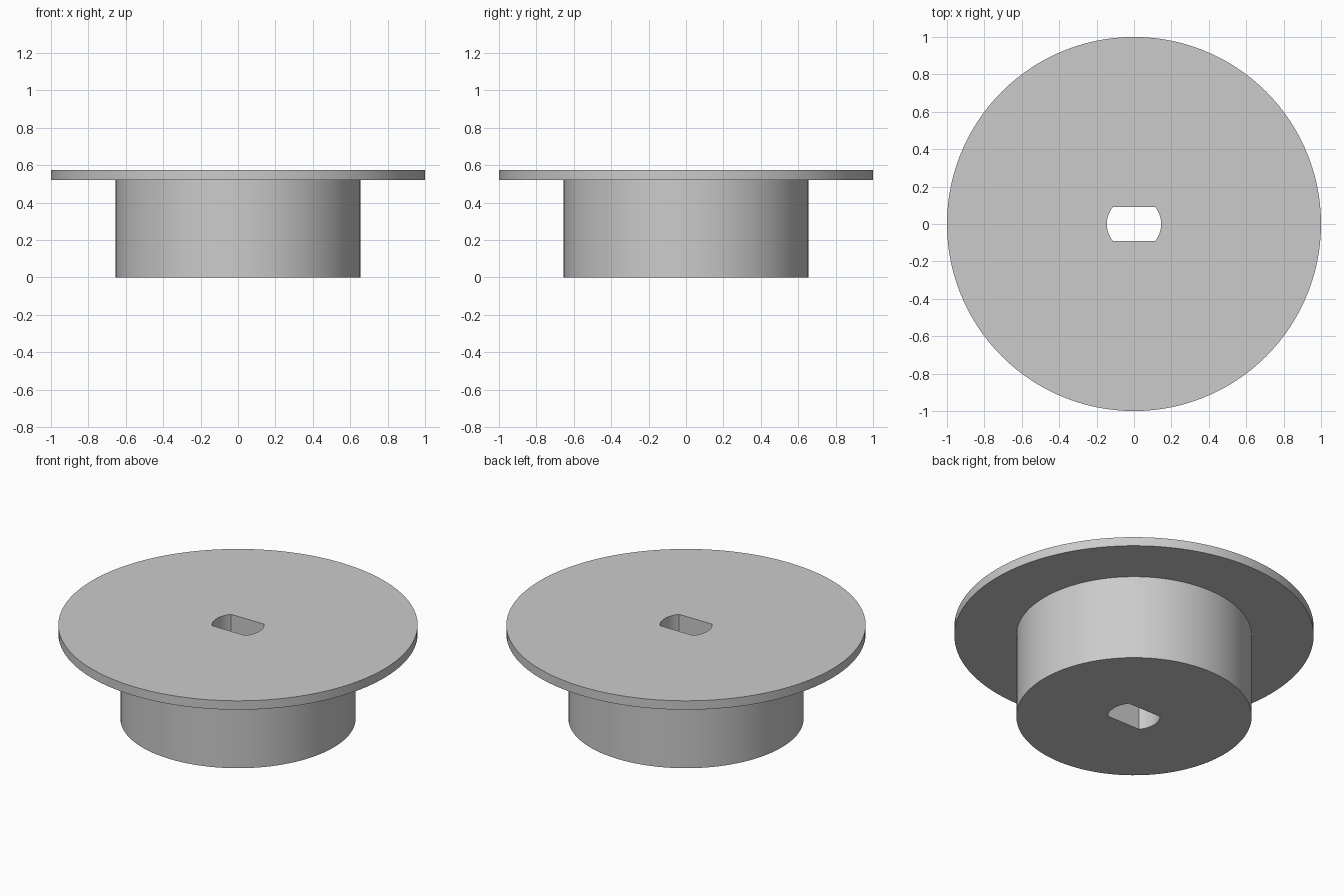
import bpy
import bmesh
from math import sin, cos, radians

cube = bpy.data.objects.get("Cube")
if cube:
    bpy.data.objects.remove(cube, do_unlink=True)

SEGMENTS = 120
HOLE_R = 0.145
FLAT_Y = HOLE_R * sin(radians(39))   # half width between the two flats
HUB_R, HUB_TOP = 0.655, 0.52
FLANGE_R, TOP = 1.0, 0.575

grey = bpy.data.materials.new("plain grey")
grey.use_nodes = True
grey.diffuse_color = (0.6, 0.6, 0.6, 1)
grey.node_tree.nodes["Principled BSDF"].inputs["Base Color"].default_value = grey.diffuse_color


def ring(bm, radius, z, flats=False):
    """One loop of vertices, optionally cut by two flats."""
    verts = []
    for i in range(SEGMENTS):
        a = radians(360 * i / SEGMENTS)
        x, y = radius * cos(a), radius * sin(a)
        if flats and abs(y) > FLAT_Y:
            k = FLAT_Y / abs(y)
            x, y = x * k, y * k
        verts.append(bm.verts.new((x, y, z)))
    return verts


# Flanged hub with a double-flat shaft hole, as a closed stack of rings
bm = bmesh.new()
rings = [
    ring(bm, HOLE_R, 0, flats=True),
    ring(bm, HUB_R, 0),
    ring(bm, HUB_R, HUB_TOP),
    ring(bm, FLANGE_R, HUB_TOP),
    ring(bm, FLANGE_R, TOP),
    ring(bm, HOLE_R, TOP, flats=True),
]
for lower, upper in zip(rings, rings[1:] + rings[:1]):
    for i in range(SEGMENTS):
        j = (i + 1) % SEGMENTS
        bm.faces.new((lower[i], lower[j], upper[j], upper[i]))
bmesh.ops.recalc_face_normals(bm, faces=bm.faces)

mesh = bpy.data.meshes.new("flanged_hub")
bm.to_mesh(mesh)
bm.free()
mesh.materials.append(grey)
hub = bpy.data.objects.new("flanged_hub", mesh)
bpy.context.collection.objects.link(hub)

# Smooth round walls, crisp rims
bpy.ops.object.select_all(action="DESELECT")
hub.select_set(True)
bpy.context.view_layer.objects.active = hub
bpy.ops.object.shade_smooth_by_angle(angle=radians(30))
